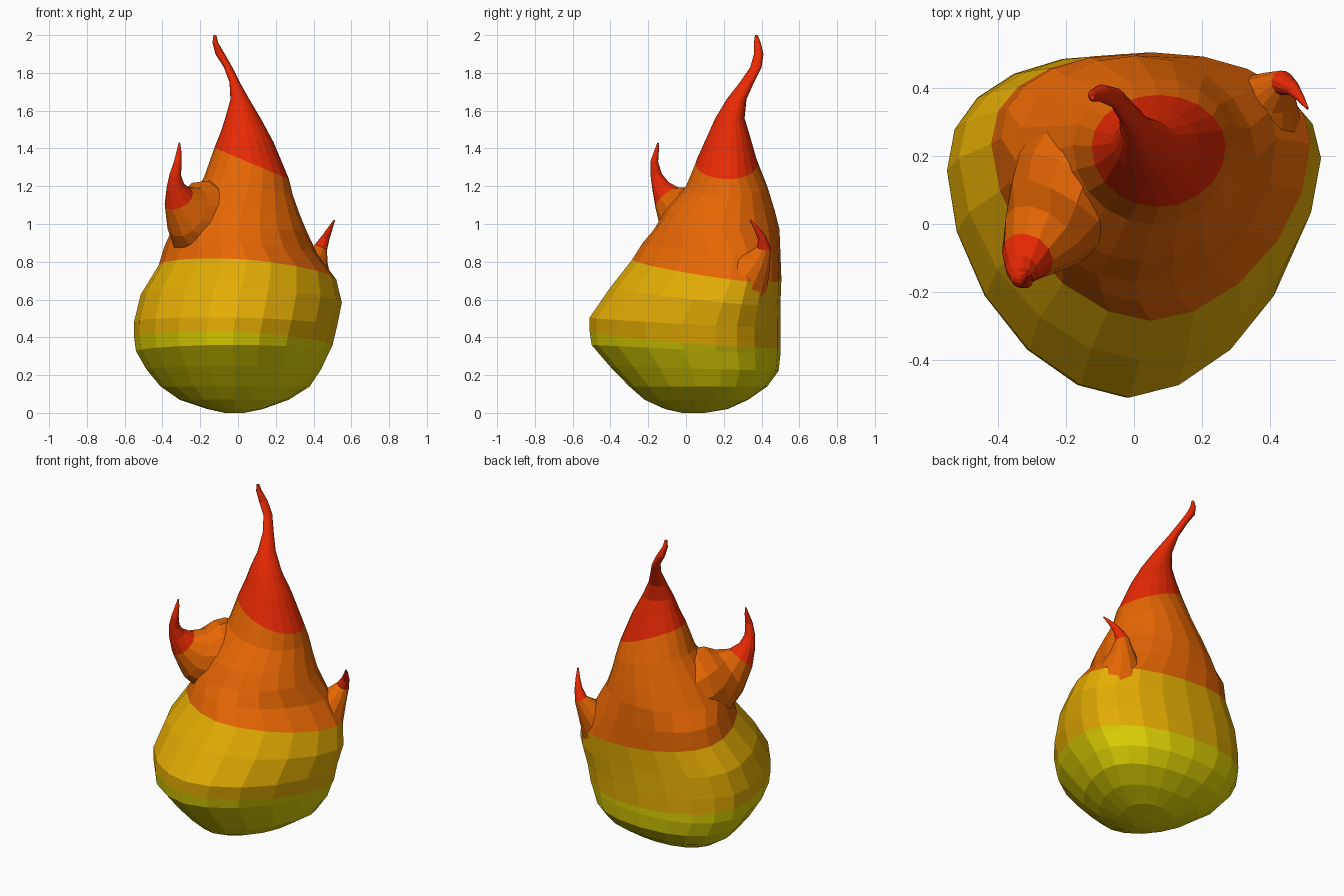
import bpy, bmesh, math
from mathutils import Vector

def material(name, rgb):
    m = bpy.data.materials.new(name)
    m.diffuse_color = (*rgb, 1)
    return m

MATS = [material("olive yellow", (0.72, 0.63, 0.001)),
        material("golden yellow", (0.78, 0.42, 0.001)),
        material("orange", (0.80, 0.135, 0.001)),
        material("red", (0.80, 0.022, 0.001))]

def loft(name, rings, colours):
    """Skin closed rings of points; colours[i] is the material of band i."""
    bm = bmesh.new()
    loops = [[bm.verts.new(p) for p in ring] for ring in rings]
    n = len(loops[0])
    for i in range(len(loops) - 1):
        a, b = loops[i], loops[i + 1]
        for k in range(n):
            j = (k + 1) % n
            f = bm.faces.new((a[k], a[j], b[j], b[k]))
            f.material_index = colours[i]
    bm.faces.new(loops[0][::-1]).material_index = colours[0]
    bm.faces.new(loops[-1]).material_index = colours[-1]
    bmesh.ops.recalc_face_normals(bm, faces=bm.faces[:])
    me = bpy.data.meshes.new(name)
    bm.to_mesh(me)
    bm.free()
    for m in MATS:
        me.materials.append(m)
    ob = bpy.data.objects.new(name, me)
    bpy.context.collection.objects.link(ob)
    return ob

def spow(v, e):
    return math.copysign(abs(v) ** e, v)

def section(z, x0, x1, y0, y1, tx=0, ty=0, n=20):
    """Egg-shaped ring, blunt at the back and tapering to the front, tilted by tx, ty."""
    cx, rx = (x0 + x1) / 2, (x1 - x0) / 2
    low = z < 0.9
    cy = y0 + (y1 - y0) * (0.66 if low else 0.54)
    my = (y0 + y1) / 2
    pts = []
    for k in range(n):
        a = 2 * math.pi * k / n
        c, s = math.cos(a), math.sin(a)
        e = 1.0
        if low:
            e = 1.12 if s < 0 else (0.88 if c < 0 else 0.95)
        x = cx + rx * spow(c, e)
        y = cy + (y1 - cy if s > 0 else cy - y0) * spow(s, e)
        pts.append((x, y, z + tx * (x - cx) + ty * (y - my)))
    return pts

# Flame body: height, x range, y range, tilt in x and y
BODY = [
    (0.00, -0.07, 0.03, -0.02, 0.10), (0.02, -0.16, 0.13, -0.11, 0.22),
    (0.07, -0.31, 0.27, -0.22, 0.33), (0.14, -0.41, 0.38, -0.30, 0.43),
    (0.235, -0.485, 0.44, -0.405, 0.49, 0, -0.03),
    (0.335, -0.54, 0.485, -0.50, 0.50, 0, -0.05),
    (0.39, -0.55, 0.50, -0.51, 0.50, -0.04, -0.08),
    (0.48, -0.55, 0.525, -0.51, 0.50, -0.02, -0.05),
    (0.62, -0.515, 0.55, -0.40, 0.50, -0.04, -0.10),
    (0.76, -0.42, 0.52, -0.285, 0.505, -0.08, -0.13),
    (0.87, -0.39, 0.42, -0.23, 0.50, -0.05, -0.08),
    (0.97, -0.35, 0.36, -0.17, 0.495),
    (1.07, -0.28, 0.325, -0.11, 0.47, -0.05),
    (1.20, -0.18, 0.29, 0.00, 0.43, -0.2),
    (1.32, -0.125, 0.27, 0.05, 0.38, -0.42),
    (1.46, -0.09, 0.19, 0.11, 0.34, -0.22), (1.56, -0.065, 0.125, 0.155, 0.31, -0.1),
    (1.66, -0.04, 0.06, 0.215, 0.32), (1.75, -0.045, 0.01, 0.285, 0.36),
    (1.83, -0.075, -0.03, 0.34, 0.40), (1.90, -0.12, -0.07, 0.36, 0.41),
    (1.96, -0.135, -0.105, 0.36, 0.395), (2.00, -0.13, -0.115, 0.365, 0.38),
]
loft("flame_body", [section(*r) for r in BODY],
     [0 if i < 6 else 1 if i < 9 else 2 if i < 14 else 3 for i in range(len(BODY) - 1)])

def tongue(name, path, red_from, n=12):
    """Tapered tube along path points (x, y, z, radius, vertical stretch)."""
    pts = [Vector(p[:3]) for p in path]
    rings = []
    for i, p in enumerate(pts):
        t = (pts[min(i + 1, len(pts) - 1)] - pts[max(i - 1, 0)]).normalized()
        u = t.cross(Vector((0.3, -1, 0.1))).normalized()
        v = t.cross(u)
        ring = []
        for k in range(n):
            a = 2 * math.pi * k / n
            d = path[i][3] * (u * math.cos(a) + v * math.sin(a))
            d.z *= path[i][4] if len(path[i]) > 4 else 1
            ring.append(p + d)
        rings.append(ring)
    return loft(name, rings, [3 if i >= red_from else 2 for i in range(len(path) - 1)])

# Side tongues growing out of the body
tongue("left_tongue", [(-0.13, 0.21, 0.98, 0.17, 1.2), (-0.17, 0.12, 1.00, 0.19, 1.25),
                       (-0.22, 0.03, 1.025, 0.17, 1.28), (-0.27, -0.04, 1.065, 0.125, 1.3),
                       (-0.313, -0.095, 1.135, 0.08, 1.15),
                       (-0.33, -0.135, 1.20, 0.048), (-0.332, -0.158, 1.26, 0.031),
                       (-0.318, -0.168, 1.33, 0.021), (-0.312, -0.155, 1.39, 0.012),
                       (-0.31, -0.148, 1.43, 0.004)], 4)
tongue("right_tongue", [(0.34, 0.28, 0.66, 0.17), (0.375, 0.33, 0.74, 0.125),
                        (0.41, 0.385, 0.81, 0.07), (0.438, 0.415, 0.875, 0.037),
                        (0.465, 0.40, 0.93, 0.022), (0.49, 0.37, 0.98, 0.012),
                        (0.51, 0.34, 1.02, 0.004)], 3)
